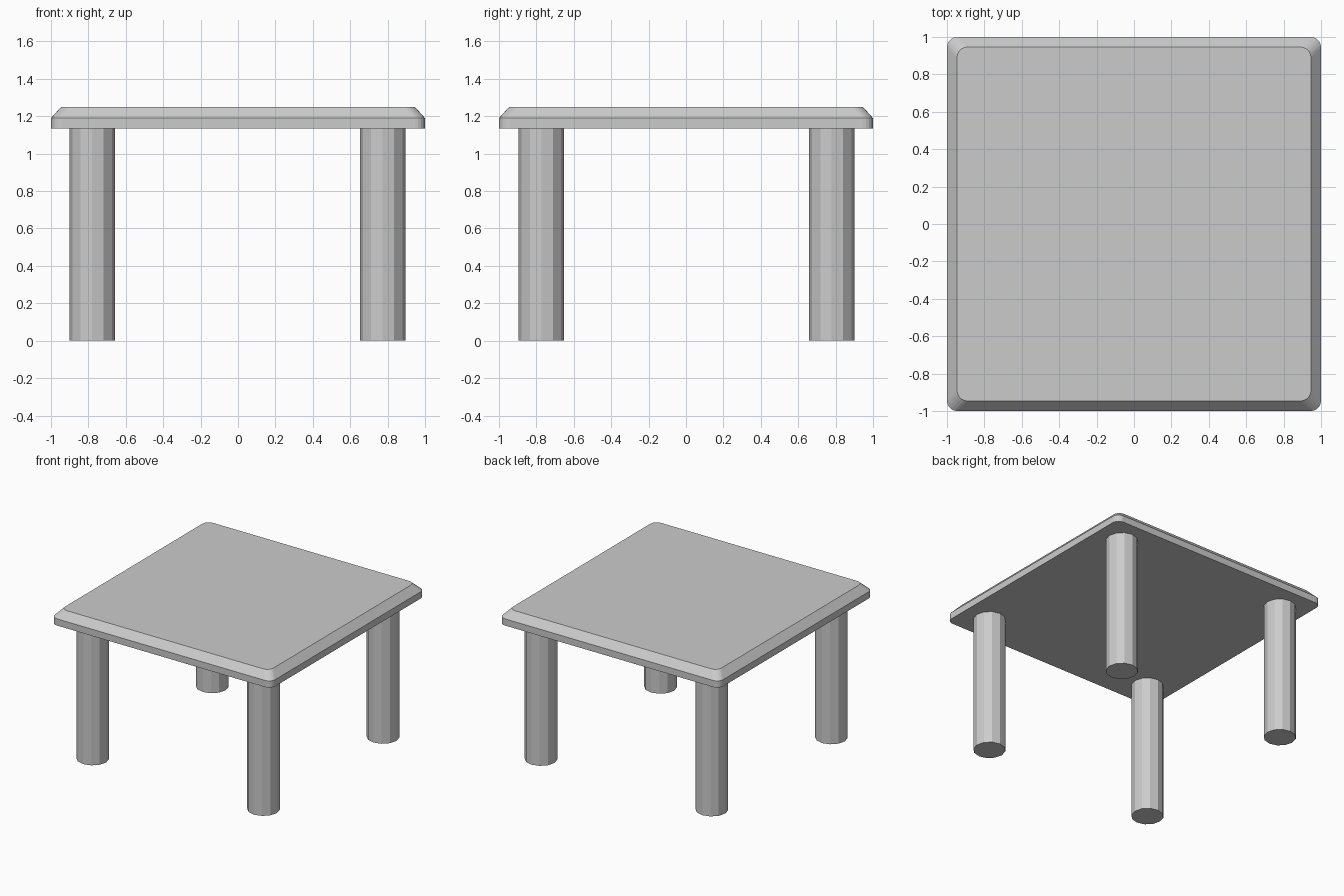
import bpy, bmesh
from math import sin, cos, pi

if "Cube" in bpy.data.objects:
    bpy.data.objects.remove(bpy.data.objects["Cube"])


def rounded_square(half, radius, z, segments=5):
    pts = []
    for q, (sx, sy) in enumerate(((1, 1), (-1, 1), (-1, -1), (1, -1))):
        for i in range(segments + 1):
            a = (q + i / segments) * pi / 2
            pts.append((sx * (half - radius) + radius * cos(a),
                        sy * (half - radius) + radius * sin(a), z))
    return pts


# Table top: straight rim, then a sloped chamfer up to the flat surface
bm = bmesh.new()
levels = [(1.0, 1.135), (1.0, 1.19), (0.946, 1.25)]
rings = [[bm.verts.new(p) for p in rounded_square(h, 0.055, z)] for h, z in levels]
for low, high in zip(rings, rings[1:]):
    n = len(low)
    for i in range(n):
        j = (i + 1) % n
        bm.faces.new((low[i], low[j], high[j], high[i]))
bm.faces.new(rings[0][::-1])
bm.faces.new(rings[-1])
mesh = bpy.data.meshes.new("table_top")
bm.to_mesh(mesh)
bm.free()
bpy.context.collection.objects.link(bpy.data.objects.new("table_top", mesh))

# Four twelve-sided legs
legs = {"front_left_leg": (-0.78, -0.773), "front_right_leg": (0.773, -0.773),
        "back_left_leg": (-0.78, 0.779), "back_right_leg": (0.773, 0.779)}
for name, (x, y) in legs.items():
    bpy.ops.mesh.primitive_cylinder_add(vertices=12, radius=0.122, depth=1.135,
                                        location=(x, y, 1.135 / 2))
    bpy.context.object.name = name
